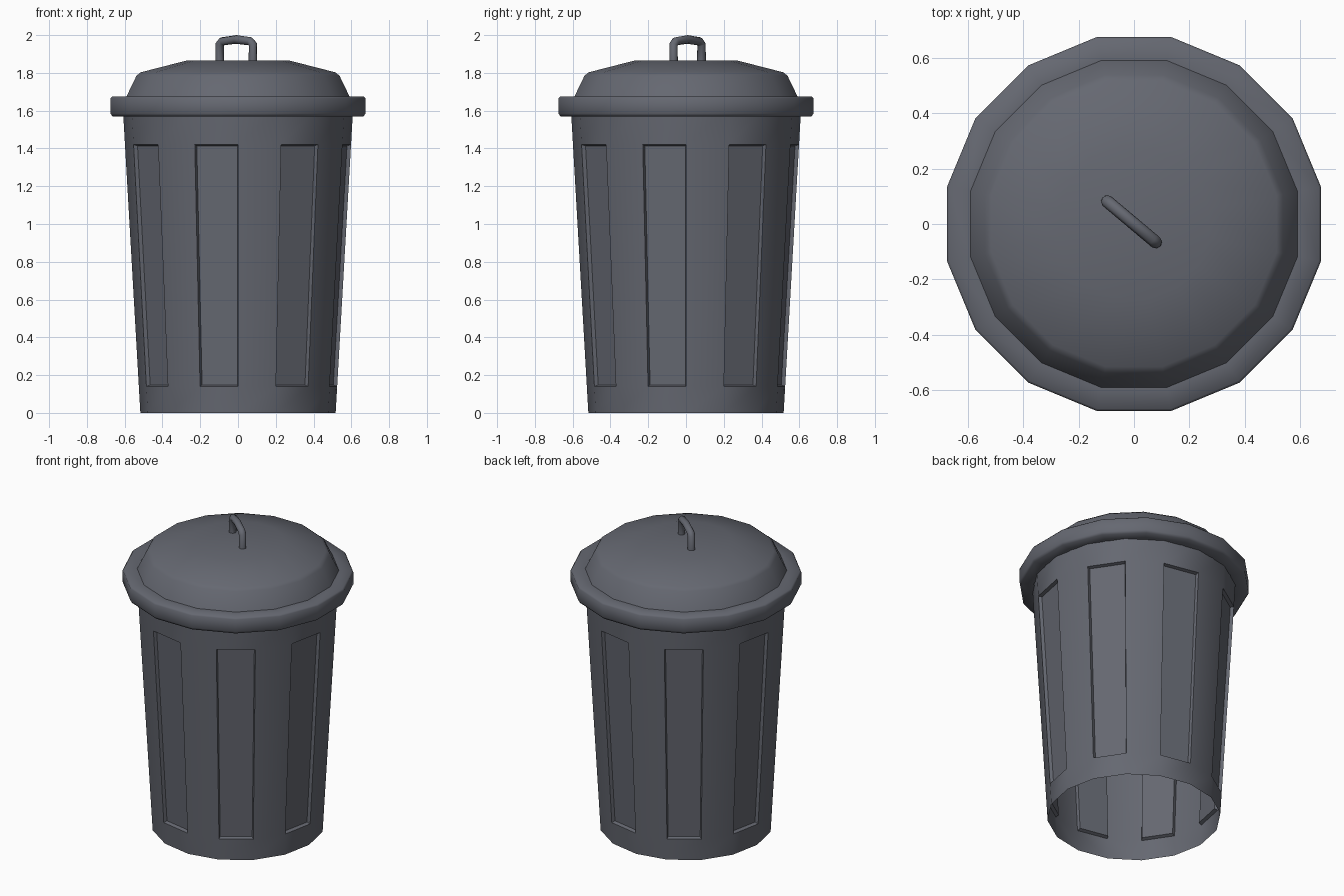
import bpy, bmesh, math

if "Cube" in bpy.data.objects:
    bpy.data.objects.remove(bpy.data.objects["Cube"])

SIDES = 16
STEP = 2 * math.pi / SIDES

grey = bpy.data.materials.new("dark_blue_grey")
grey.diffuse_color = (0.130, 0.138, 0.165, 1)
grey.use_nodes = True
grey.node_tree.nodes["Principled BSDF"].inputs["Base Color"].default_value = grey.diffuse_color


def lathe(profile, offset):
    """Revolve (radius, z) points into an open 16-sided shell, returning bmesh and face rows."""
    bm = bmesh.new()
    rings = [[bm.verts.new((r * math.cos(offset + j * STEP),
                            r * math.sin(offset + j * STEP), z))
              for j in range(SIDES)] for r, z in profile]
    rows = []
    for low, high in zip(rings, rings[1:]):
        rows.append([bm.faces.new((low[j], low[(j + 1) % SIDES],
                                   high[(j + 1) % SIDES], high[j]))
                     for j in range(SIDES)])
    return bm, rings, rows


def finish(name, bm, angle):
    mesh = bpy.data.meshes.new(name)
    bm.to_mesh(mesh)
    bm.free()
    obj = bpy.data.objects.new(name, mesh)
    bpy.context.collection.objects.link(obj)
    mesh.materials.append(grey)
    bpy.ops.object.select_all(action='DESELECT')
    obj.select_set(True)
    bpy.context.view_layer.objects.active = obj
    bpy.ops.object.shade_smooth_by_angle(angle=math.radians(angle))
    return obj


# Tapered bin body, open at the bottom, with every second side recessed
def body_radius(z):
    return 0.517 + 0.090 * z / 1.57


bm, rings, rows = lathe([(body_radius(z), z) for z in (0, 0.14, 1.42, 1.62)], 0)
bm.normal_update()
panels = [f for j, f in enumerate(rows[1]) if j % 2]
bmesh.ops.inset_individual(bm, faces=panels, thickness=0.010, depth=-0.020)
finish("bin_body", bm, 60)

# Lid with thick rim and shallow dome
lid_profile = [(0.600, 1.57), (0.678, 1.57), (0.688, 1.585), (0.688, 1.665),
               (0.680, 1.675), (0.602, 1.675), (0.548, 1.785), (0.525, 1.803),
               (0.275, 1.866)]
bm, rings, rows = lathe(lid_profile, STEP / 2)
bm.faces.new(rings[-1])
finish("lid", bm, 60)

# Diagonal lid handle: a bent tube
curve = bpy.data.curves.new("handle_path", 'CURVE')
curve.dimensions = '3D'
curve.bevel_depth = 0.023
curve.bevel_resolution = 2
curve.use_fill_caps = True
start, end = (-0.097, 0.082), (0.079, -0.066)
path = [(0, 1.855), (0, 1.95), (0.08, 1.967), (0.5, 1.977),
        (0.92, 1.967), (1, 1.95), (1, 1.855)]
spline = curve.splines.new('POLY')
spline.points.add(len(path) - 1)
for point, (t, z) in zip(spline.points, path):
    point.co = (start[0] + t * (end[0] - start[0]),
                start[1] + t * (end[1] - start[1]), z, 1)
temp = bpy.data.objects.new("handle_path", curve)
bpy.context.collection.objects.link(temp)
bpy.context.view_layer.update()
bm = bmesh.new()
bm.from_mesh(temp.to_mesh())
temp.to_mesh_clear()
bpy.data.objects.remove(temp)
finish("lid_handle", bm, 50)
